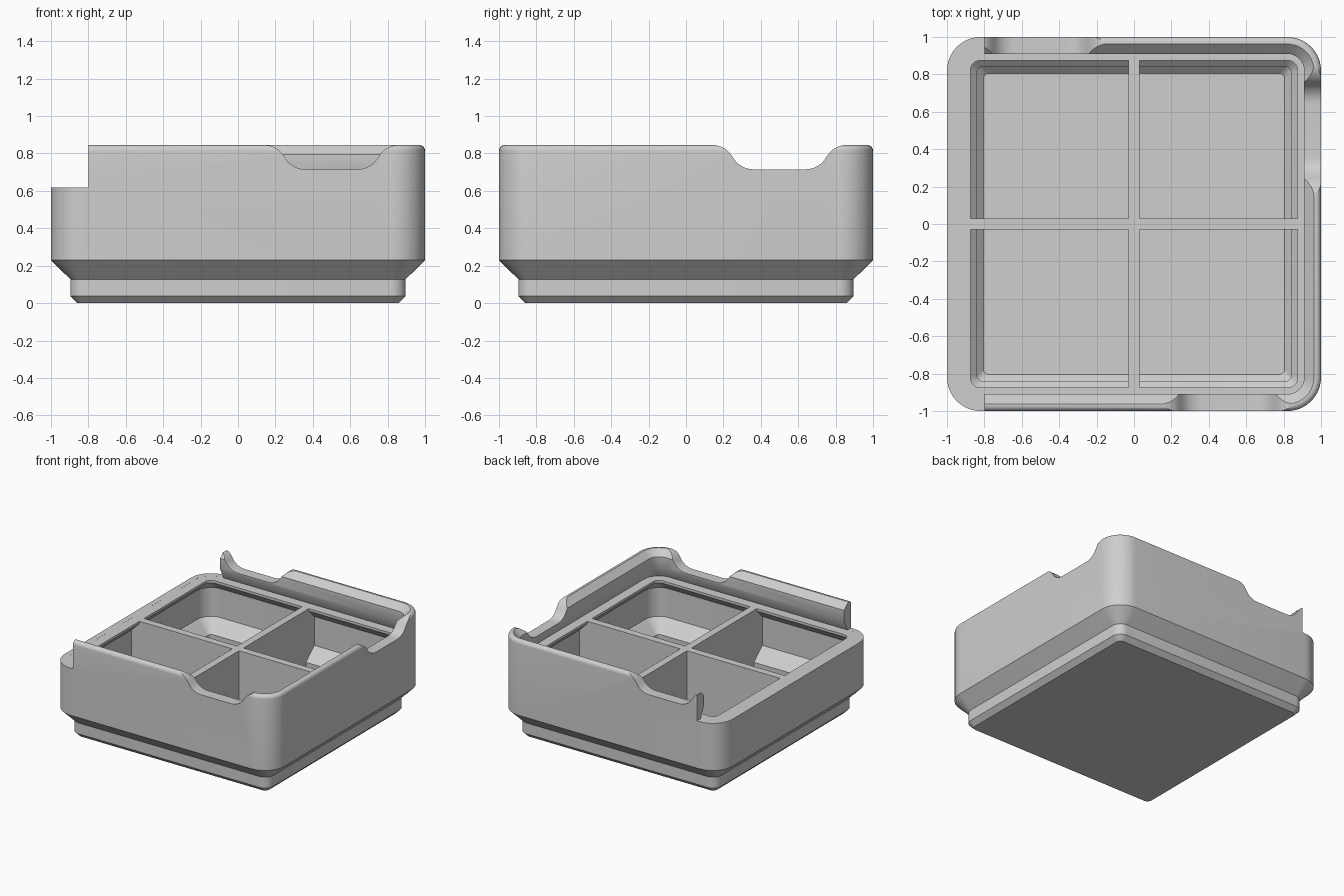
import bpy, bmesh
from math import cos, sin, pi, radians, sqrt

if "Cube" in bpy.data.objects:
    bpy.data.objects.remove(bpy.data.objects["Cube"], do_unlink=True)

GREY = (0.62, 0.62, 0.62, 1)
grey = bpy.data.materials.new("grey_plastic")
grey.use_nodes = True
grey.diffuse_color = GREY
grey.node_tree.nodes["Principled BSDF"].inputs["Base Color"].default_value = GREY

CORNER = 0.18     # outer corner radius
LEDGE = 0.617     # height of the lid ledge and dividers
TOP = 0.845


def finish(bm, name):
    bmesh.ops.recalc_face_normals(bm, faces=bm.faces)
    mesh = bpy.data.meshes.new(name)
    bm.to_mesh(mesh)
    bm.free()
    mesh.materials.append(grey)
    obj = bpy.data.objects.new(name, mesh)
    bpy.context.collection.objects.link(obj)
    return obj


def ring(bm, half, z, steps=10):
    """Rounded square whose corners share their centres with the outer wall."""
    r = max(CORNER - (1 - half), 0.03)
    verts = []
    for q in range(4):
        cx = (half - r) * (1 if q in (0, 3) else -1)
        cy = (half - r) * (1 if q < 2 else -1)
        for i in range(steps + 1):
            a = pi / 2 * (q + i / steps)
            verts.append(bm.verts.new((cx + r * cos(a), cy + r * sin(a), z)))
    return verts


def prism(name, outline, y0, y1, turn=0):
    """Extrude an (x, z) outline from y0 to y1, then turn it about z."""
    bm = bmesh.new()
    face = bm.faces.new([bm.verts.new((x, y0, z)) for x, z in outline])
    out = bmesh.ops.extrude_face_region(bm, geom=[face])
    moved = [v for v in out["geom"] if isinstance(v, bmesh.types.BMVert)]
    bmesh.ops.translate(bm, verts=moved, vec=(0, y1 - y0, 0))
    obj = finish(bm, name)
    for v in obj.data.vertices:
        x, y, z = v.co
        v.co = (x * cos(turn) - y * sin(turn), x * sin(turn) + y * cos(turn), z)
    return obj


# Bin shell: stepped foot, outer wall, rounded rim, lid groove, ledge, interior
fillet = 0.03
foot = [(0.858, 0), (0.896, 0.038), (0.896, 0.127), (1, 0.23)]
rim = [(1 - fillet + fillet * cos(a * pi / 10), TOP - fillet + fillet * sin(a * pi / 10))
       for a in range(6)]
groove = [(0.962, TOP), (0.91, 0.795), (0.91, 0.705), (0.955, LEDGE)]
inside = [(0.875, LEDGE), (0.875, 0.597), (0.947, 0.525), (0.947, 0.288),
          (0.84, 0.19), (0.84, 0.1), (0.805, 0.065)]

bm = bmesh.new()
rings = [ring(bm, h, z) for h, z in foot + rim + groove + inside]
for a, b in zip(rings, rings[1:]):
    for i in range(len(a)):
        j = (i + 1) % len(a)
        bm.faces.new((a[i], a[j], b[j], b[i]))
bm.faces.new(rings[0])
bm.faces.new(rings[-1])
shell = finish(bm, "bin_shell")

# Open end for the sliding lid
cutters = [prism("open_end_cutter",
                 [(-1.2, LEDGE + 0.0005), (-0.8, LEDGE + 0.0005), (-0.8, 1), (-1.2, 1)], -1.2, 1.2)]

# Finger notches in three walls, each flank made of two tangent arcs
run, drop = 0.11, 0.065
radius = (run * run + drop * drop) / (2 * drop)
side = []
for i in range(15):
    d = 2 * run * i / 14
    if d < run:
        fall = radius - sqrt(radius ** 2 - d ** 2)
    else:
        fall = 2 * drop - radius + sqrt(radius ** 2 - (2 * run - d) ** 2)
    side.append((0.36 - d, TOP + 0.0005 - fall))
notch = [(0.5 - d, z) for d, z in side] + [(0.5 + d, z) for d, z in reversed(side)]
notch += [(0.86, 1), (0.14, 1)]
for k in range(3):
    cutters.append(prism("notch_cutter", notch, -1.2, -0.82, k * pi / 2))

bpy.context.view_layer.objects.active = shell
for cutter in cutters:
    mod = shell.modifiers.new("cut", "BOOLEAN")
    mod.operation = "DIFFERENCE"
    mod.solver = "EXACT"
    mod.object = cutter
    bpy.ops.object.modifier_apply(modifier=mod.name)
    bpy.data.objects.remove(cutter, do_unlink=True)

bpy.ops.object.select_all(action="DESELECT")
shell.select_set(True)
bpy.ops.object.shade_smooth_by_angle(angle=radians(30))

# Crossed dividers, shaped to end inside the walls
edge = [(0.88, LEDGE), (0.88, 0.597), (0.955, 0.52), (0.955, 0.28), (0.85, 0.18), (0.85, 0.05)]
outline = edge + [(-x, z) for x, z in reversed(edge)]
prism("long_divider", outline, -0.03, 0.03)
prism("cross_divider", outline, -0.03, 0.03, pi / 2)
